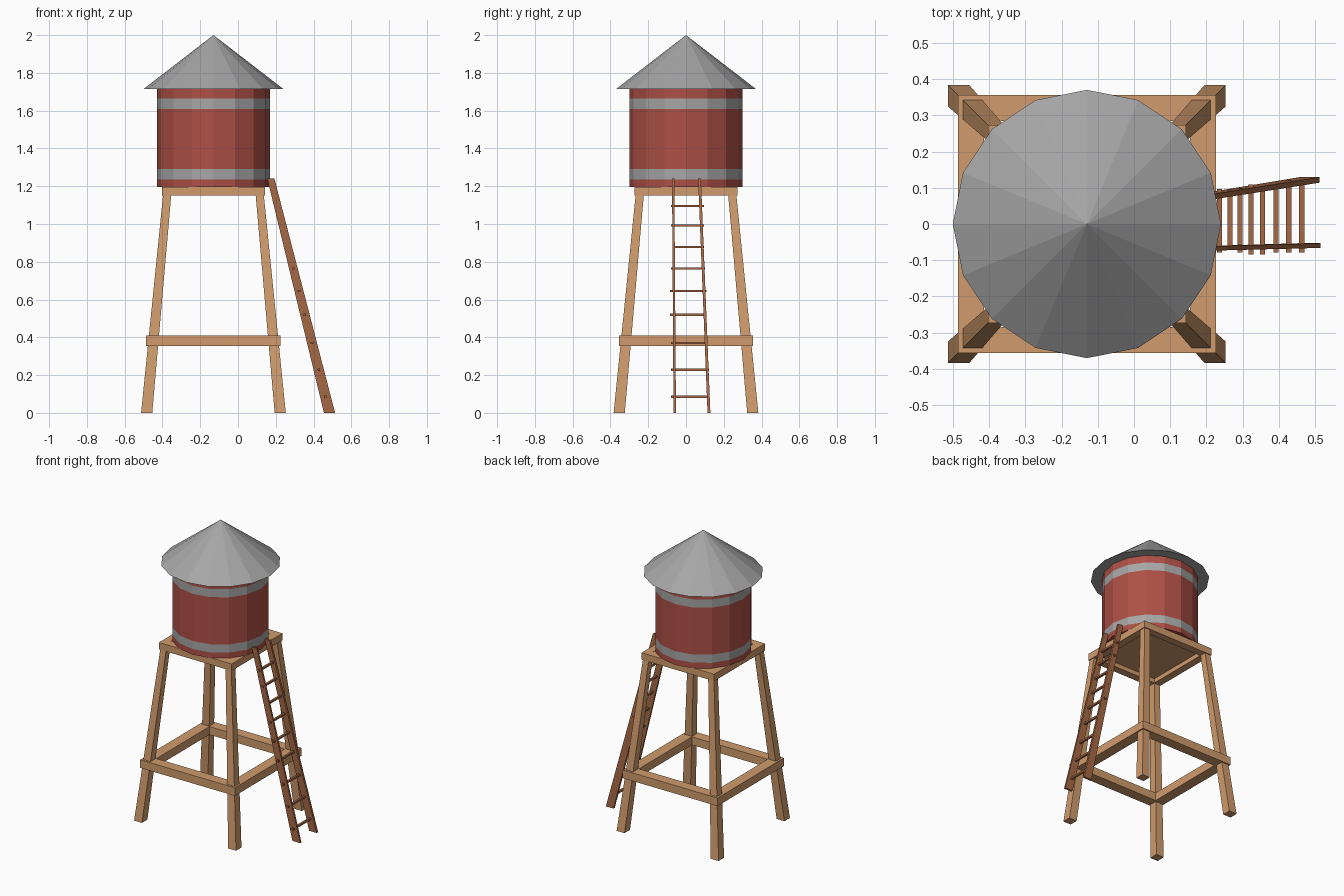
import bpy, bmesh, math

if "Cube" in bpy.data.objects:
    bpy.data.objects.remove(bpy.data.objects["Cube"])

CX = -0.13   # tower axis


def material(name, rgb):
    m = bpy.data.materials.new(name)
    m.diffuse_color = (*rgb, 1)
    m.use_nodes = True
    m.node_tree.nodes["Principled BSDF"].inputs["Base Color"].default_value = m.diffuse_color
    return m


WOOD = material("light_wood", (0.63, 0.33, 0.15))
DARK = material("ladder_wood", (0.38, 0.14, 0.06))
RED = material("red_paint", (0.42, 0.08, 0.06))
GREY = material("grey_metal", (0.38, 0.38, 0.38))


def finish(name, bm, *mats):
    bmesh.ops.recalc_face_normals(bm, faces=bm.faces)
    me = bpy.data.meshes.new(name)
    bm.to_mesh(me)
    bm.free()
    for m in mats:
        me.materials.append(m)
    ob = bpy.data.objects.new(name, me)
    bpy.context.collection.objects.link(ob)
    return ob


def loft(name, sections, mat, bands=()):
    """Skin a list of closed loops; segments listed in bands use the second material."""
    bm = bmesh.new()
    rings = [[bm.verts.new(p) for p in s] for s in sections]
    n = len(rings[0])
    for i in range(len(rings) - 1):
        for j in range(n):
            k = (j + 1) % n
            f = bm.faces.new((rings[i][j], rings[i][k], rings[i + 1][k], rings[i + 1][j]))
            f.material_index = int(i in bands)
    bm.faces.new(rings[0])
    bm.faces.new(rings[-1])
    return finish(name, bm, mat, GREY) if bands else finish(name, bm, mat)


def rect(x0, x1, y0, y1, z):
    return [(x0, y0, z), (x1, y0, z), (x1, y1, z), (x0, y1, z)]


def box(name, x0, x1, y0, y1, z0, z1, mat):
    return loft(name, [rect(x0, x1, y0, y1, z0), rect(x0, x1, y0, y1, z1)], mat)


def circle(r, z, n=16):
    return [(CX + r * math.cos(math.tau * i / n), r * math.sin(math.tau * i / n), z)
            for i in range(n)]


def square_frame(name, outer, inner, z0, z1):
    """Mitred square ring of four beams."""
    bm = bmesh.new()
    loops = [[bm.verts.new(p) for p in rect(CX - h, CX + h, -h, h, z)]
             for h, z in ((outer, z0), (outer, z1), (inner, z1), (inner, z0))]
    for i in range(4):
        a, b = loops[i], loops[(i + 1) % 4]
        for j in range(4):
            k = (j + 1) % 4
            bm.faces.new((a[j], a[k], b[k], b[j]))
    return finish(name, bm, WOOD)


# Tank with two flush grey bands
loft("tank", [circle(0.30, z) for z in (1.197, 1.235, 1.29, 1.61, 1.665, 1.718)], RED, (1, 3))

# Conical roof
bm = bmesh.new()
rim = [bm.verts.new(p) for p in circle(0.37, 1.715)]
tip = bm.verts.new((CX, 0, 2.0))
for i in range(16):
    bm.faces.new((rim[i], rim[(i + 1) % 16], tip))
bm.faces.new(rim)
finish("roof", bm, GREY)

# Platform and lower brace
square_frame("platform_frame", 0.273, 0.222, 1.15, 1.197)
box("platform_deck", CX - 0.225, CX + 0.225, -0.225, 0.225, 1.18, 1.195, WOOD)
square_frame("lower_brace", 0.356, 0.284, 0.355, 0.41)

# Splayed, tapered legs
for sx, side in ((-1, "left"), (1, "right")):
    for sy, end in ((-1, "front"), (1, "back")):
        loft(f"{end}_{side}_leg",
             [rect(CX + sx * a, CX + sx * b, sy * a, sy * b, z)
              for a, b, z in ((0.324, 0.383, 0), (0.222, 0.265, 1.17))], WOOD)

# Ladder rails
loft("ladder_rail_front", [rect(0.455, 0.514, -0.066, -0.053, 0),
                           rect(0.155, 0.193, -0.074, -0.062, 1.24)], DARK)
loft("ladder_rail_back", [rect(0.455, 0.512, 0.114, 0.129, 0),
                          rect(0.155, 0.193, 0.064, 0.079, 1.24)], DARK)

# Ladder rungs: height, front end, back end
rungs = [(0.085, -0.079, 0.118), (0.228, -0.079, 0.121), (0.37, -0.079, 0.107),
         (0.52, -0.084, 0.102), (0.645, -0.084, 0.109), (0.765, -0.079, 0.100),
         (0.878, -0.069, 0.096), (0.992, -0.079, 0.096), (1.095, -0.079, 0.095)]
for i, (z, y0, y1) in enumerate(rungs):
    x = 0.484 - 0.25 * z
    box(f"ladder_rung_{i + 1}", x - 0.007, x + 0.007, y0, y1, z - 0.006, z + 0.006, DARK)
